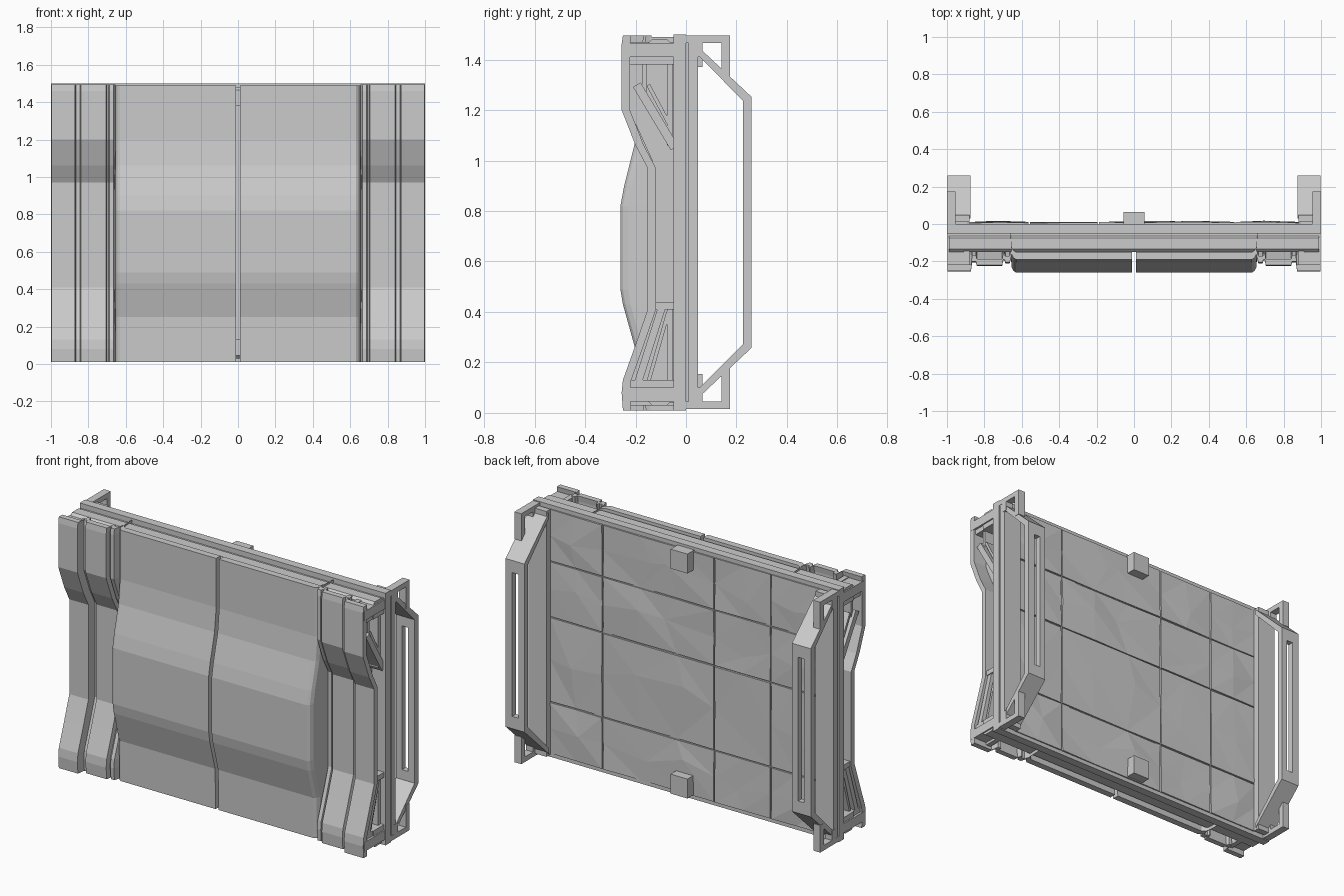
import bpy, bmesh, random
from mathutils import Vector

if "Cube" in bpy.data.objects:
    bpy.data.objects.remove(bpy.data.objects["Cube"])

random.seed(4)
ZB, ZT = 0.01, 1.5


def finish(name, bm, mirror=False):
    bmesh.ops.recalc_face_normals(bm, faces=bm.faces)
    me = bpy.data.meshes.new(name)
    bm.to_mesh(me)
    bm.free()
    ob = bpy.data.objects.new(name, me)
    bpy.context.collection.objects.link(ob)
    if mirror:
        ob.modifiers.new("mirror", 'MIRROR').use_axis[0] = True
    return ob


def add_prism(bm, profile, x0, x1):
    """Extrude a closed (y, z) outline along x."""
    a = [bm.verts.new((x0, y, z)) for y, z in profile]
    b = [bm.verts.new((x1, y, z)) for y, z in profile]
    bm.faces.new(a)
    bm.faces.new(b[::-1])
    for i in range(len(a)):
        j = (i + 1) % len(a)
        bm.faces.new((a[i], b[i], b[j], a[j]))


def prisms(name, items, mirror=False):
    bm = bmesh.new()
    for profile, x0, x1 in items:
        add_prism(bm, profile, x0, x1)
    return finish(name, bm, mirror)


def rect(y0, y1, z0, z1):
    return [(y0, z0), (y1, z0), (y1, z1), (y0, z1)]


def bar(p, q, w):
    """Outline of a straight bar of width w between two (y, z) points."""
    p, q = Vector(p), Vector(q)
    d = (q - p).normalized() * w / 2
    n = Vector((-d.y, d.x))
    return [tuple(v) for v in (p + n, q + n, q - n, p - n)]


def flip(profile):
    return [(y, ZB + ZT - z) for y, z in profile]


def loft(name, path, sections, thick):
    """Sweep a (y, z) path across (x, y-offset) sections into a thick shell."""
    bm = bmesh.new()
    f = [[bm.verts.new((x, y + d, z)) for y, z in path] for x, d in sections]
    b = [[bm.verts.new((x, y + d + thick, z)) for y, z in path] for x, d in sections]
    m, n = len(sections), len(path)
    for i in range(m - 1):
        for j in range(n - 1):
            for g in (f, b):
                bm.faces.new((g[i][j], g[i + 1][j], g[i + 1][j + 1], g[i][j + 1]))
        for j in (0, n - 1):
            bm.faces.new((f[i][j], f[i + 1][j], b[i + 1][j], b[i][j]))
    for i in (0, m - 1):
        for j in range(n - 1):
            bm.faces.new((f[i][j], f[i][j + 1], b[i][j + 1], b[i][j]))
    return finish(name, bm, True)


# Core slab, and chamfered beams along its top and bottom
prisms("core_slab", [(rect(-0.05, 0, ZB, ZT), -1, 1)])
beam = [(-0.04, 1.38), (-0.15, 1.38), (-0.15, 1.465), (-0.135, 1.48),
        (-0.075, 1.48), (-0.065, 1.47), (-0.04, 1.47)]
prisms("top_beam", [(beam, -0.99, 0.99)])
prisms("bottom_beam", [(flip(beam), -0.99, 0.99)])

# Bulging centre panels, split by a narrow gap
centre = [(-0.19, 1.49), (-0.19, 1.2), (-0.205, 1.06), (-0.245, 0.9), (-0.26, 0.82),
          (-0.26, 0.49), (-0.25, 0.43), (-0.20, 0.25), (-0.195, ZB)]
loft("centre_panel", centre,
     [(0.01, 0), (0.63, 0), (0.645, 0.01), (0.655, 0.03), (0.66, 0.13)], 0.04)

# Stepped side wings, waisted in the middle
wing = [(-0.25, 1.495), (-0.255, 1.46), (-0.255, 1.2), (-0.2, 1.06), (-0.152, 0.97),
        (-0.152, 0.41), (-0.2, 0.27), (-0.25, 0.13), (-0.255, 0.08), (-0.25, ZB)]
loft("side_wing", wing,
     [(0.655, 0.08), (0.665, 0.045), (0.688, 0.045), (0.692, 0.06), (0.70, 0.06),
      (0.705, 0.03), (0.84, 0.03), (0.845, 0.05), (0.865, 0.05), (0.872, 0), (0.997, 0)], 0.033)

# Inner web behind each wing
web = [(-0.225, 1.47), (-0.225, 1.2), (-0.125, 0.98), (-0.125, 0.41),
       (-0.225, 0.13), (-0.225, 0.03), (-0.04, 0.03), (-0.04, 1.47)]
prisms("wing_web", [(web, 0.88, 0.91)], True)

# End blocks and bracing visible from the sides
prisms("wing_end_block", [
    (rect(-0.245, -0.04, 1.41, 1.465), 0.88, 0.998),
    (rect(-0.235, -0.04, 1.38, 1.415), 0.88, 0.985),
    (rect(-0.245, -0.04, 0.045, 0.10), 0.88, 0.998),
    (rect(-0.235, -0.04, 0.095, 0.13), 0.88, 0.985)], True)
prisms("side_brace", [
    (bar((-0.195, 1.3), (-0.045, 1.05), 0.035), 0.89, 0.985),
    (bar((-0.165, 1.27), (-0.165, 1.4), 0.018), 0.89, 0.97),
    (bar((-0.065, 1.06), (-0.065, 1.4), 0.022), 0.89, 0.97),
    (bar((-0.15, 1.3), (-0.07, 1.15), 0.015), 0.89, 0.97),
    (bar((-0.19, 0.12), (-0.095, 0.42), 0.03), 0.89, 0.985),
    (bar((-0.15, 0.12), (-0.07, 0.40), 0.015), 0.89, 0.97),
    (bar((-0.065, 0.11), (-0.065, 0.42), 0.022), 0.89, 0.97),
    (rect(-0.145, -0.04, 0.41, 0.44), 0.89, 0.99)], True)

# Rear side rails, and slotted loop handles
prisms("rear_rail", [(rect(0.01, 0.048, 0.03, 1.48), 0.88, 0.998),
                     (rect(-0.01, 0.02, 0.04, 1.47), 0.89, 0.985)], True)
loop = [(0.03, 1.468), (0.26, 1.252), (0.26, 0.258), (0.03, 0.042),
        (0.03, 0.075), (0.225, 0.272), (0.225, 1.238), (0.03, 1.435)]
elbow = [(0.03, 1.468), (0.26, 1.252), (0.26, 1.18), (0.225, 1.18),
         (0.225, 1.238), (0.03, 1.435)]
prisms("loop_handle", [(loop, 0.875, 0.915), (loop, 0.955, 0.998),
                       (elbow, 0.915, 0.955), (flip(elbow), 0.915, 0.955)], True)

# Corner brackets outside the handles
parts = [rect(0.0, 0.175, 1.465, 1.495), rect(0.14, 0.175, 1.335, 1.495),
         rect(0.03, 0.065, 1.41, 1.48)]
prisms("corner_bracket", [(p, 0.955, 1.0) for q in parts for p in (q, flip(q))], True)

# Uneven stone-like tiles on the back
xs = [-0.89, -0.56, -0.19, 0.54, 0.89]
zs = [0.03, 0.34, 0.84, 1.17, 1.48]
g = 0.004
bm = bmesh.new()
for x0, x1 in zip(xs, xs[1:]):
    for z0, z1 in zip(zs, zs[1:]):
        nx = 3 if x1 - x0 > 0.5 else 2
        rows = []
        for i in range(nx + 1):
            col = []
            for j in range(3):
                u, v = i / nx, j / 2
                inside = 0 < i < nx and 0 < j < 2
                if inside:
                    u += random.uniform(-0.12, 0.12)
                    v += random.uniform(-0.2, 0.2)
                y = random.uniform(0.006, 0.018) if inside else random.uniform(0.005, 0.012)
                col.append(bm.verts.new((x0 + g + u * (x1 - x0 - 2 * g), y,
                                         z0 + g + v * (z1 - z0 - 2 * g))))
            rows.append(col)
        faces = []
        for i in range(nx):
            for j in range(2):
                a, b, c, d = rows[i][j], rows[i + 1][j], rows[i + 1][j + 1], rows[i][j + 1]
                if random.random() < 0.5:
                    faces += [bm.faces.new((a, d, b)), bm.faces.new((b, d, c))]
                else:
                    faces += [bm.faces.new((a, d, c)), bm.faces.new((a, c, b))]
        # sink the tile sides into the slab
        ext = bmesh.ops.extrude_face_region(bm, geom=faces, use_keep_orig=True)
        for v in ext["geom"]:
            if isinstance(v, bmesh.types.BMVert):
                v.co.y = -0.005
finish("back_tiles", bm)

# Square studs at the top and bottom of the back
prisms("back_stud", [(rect(-0.01, 0.065, 1.37, 1.485), -0.055, 0.055),
                     (rect(-0.01, 0.065, 0.04, 0.155), -0.055, 0.055)])
